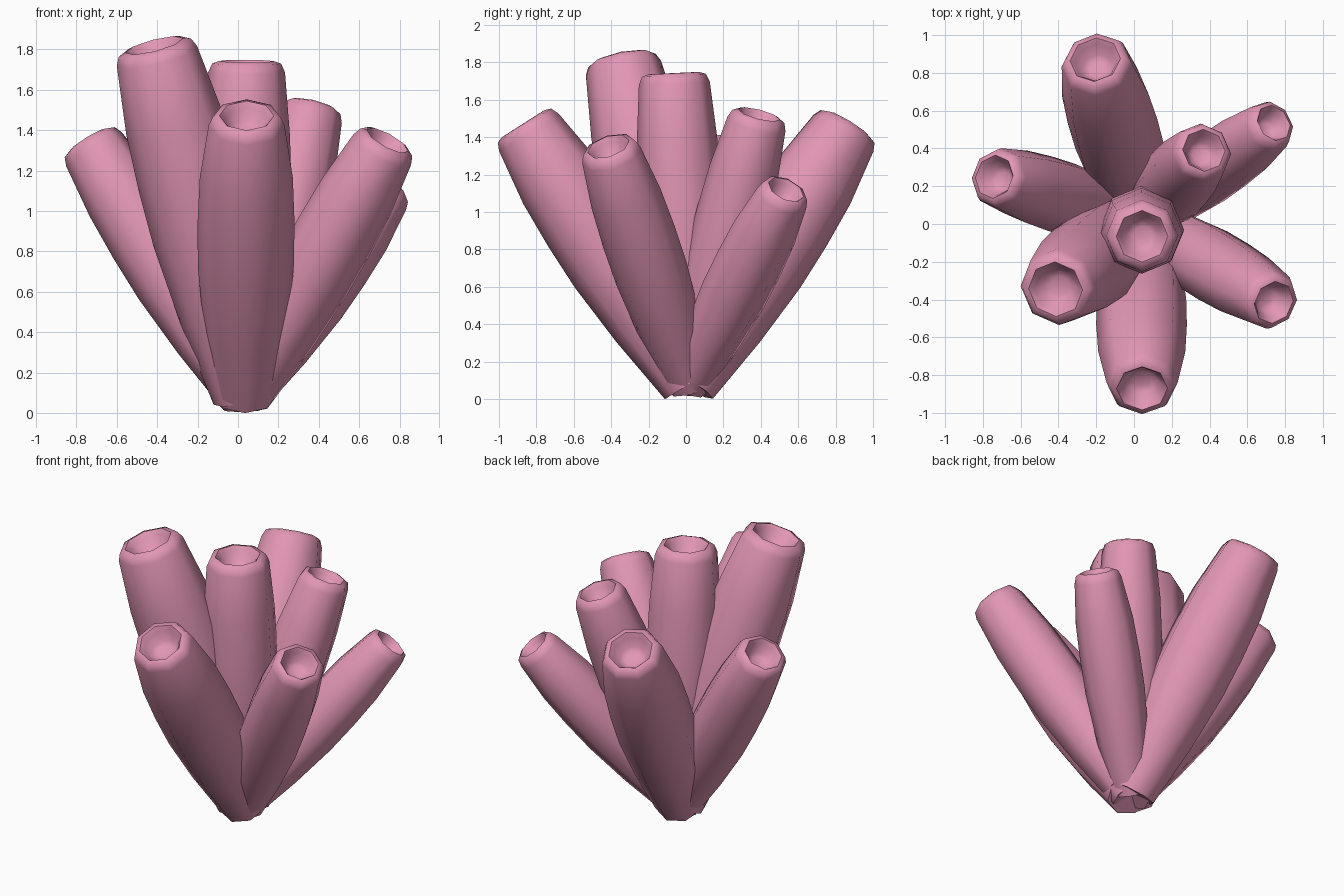
import bpy, bmesh, math
from mathutils import Vector

if "Cube" in bpy.data.objects:
    bpy.data.objects.remove(bpy.data.objects["Cube"])

SIDES = 8
BASE = Vector((0.035, 0.015, 0.08))

pink = bpy.data.materials.new("sponge pink")
pink.diffuse_color = (0.76, 0.305, 0.46, 1)
pink.use_nodes = True
pink.node_tree.nodes["Principled BSDF"].inputs["Base Color"].default_value = pink.diffuse_color

# name, centre of the rim, widest radius, rim radius
TUBES = [
    ("front_tube",        (0.043, -0.87, 1.472), 0.24, 0.188),
    ("back_tube",         (-0.205, 0.87, 1.467), 0.24, 0.188),
    ("centre_tube",       (0.043, -0.065, 1.742), 0.225, 0.19),
    ("front_left_tube",   (-0.415, -0.345, 1.82), 0.255, 0.205),
    ("left_tube",         (-0.74, 0.25, 1.35), 0.20, 0.162),
    ("right_front_tube",  (0.74, -0.415, 1.35), 0.20, 0.162),
    ("right_back_tube",   (0.74, 0.535, 1.12), 0.18, 0.142),
    ("inner_right_tube",  (0.37, 0.39, 1.522), 0.195, 0.16),
]


def tube(name, rim, wide, top):
    axis = Vector(rim) - BASE
    length = axis.length
    turn = Vector((0, 0, 1)).rotation_difference(axis)
    # Swollen outer wall, rounded lip, then the shallow cup (radius, height)
    profile = [
        (wide * 0.63, 0), (wide * 0.86, length * 0.24),
        (wide * 0.99, length * 0.46), (wide, length * 0.62),
        (wide * 0.96, length * 0.78), (top, length - 0.055),
        (top * 0.90, length - 0.012), (top * 0.72, length),
        (top * 0.60, length - 0.03), (top * 0.44, length - 0.085),
        (top * 0.25, length - 0.10),
    ]
    bm = bmesh.new()
    rings = []
    for r, h in profile:
        ring = []
        for i in range(SIDES):
            a = math.tau * i / SIDES
            p = Vector((r * math.cos(a), r * math.sin(a), h))
            ring.append(bm.verts.new(BASE + turn @ p))
        rings.append(ring)
    for low, high in zip(rings, rings[1:]):
        for i in range(SIDES):
            j = (i + 1) % SIDES
            bm.faces.new((low[i], low[j], high[j], high[i]))
    bm.faces.new(rings[0][::-1])   # base
    bm.faces.new(rings[-1])        # cup floor
    mesh = bpy.data.meshes.new(name)
    bm.to_mesh(mesh)
    bm.free()
    mesh.materials.append(pink)
    obj = bpy.data.objects.new(name, mesh)
    bpy.context.collection.objects.link(obj)
    bpy.ops.object.select_all(action='DESELECT')
    obj.select_set(True)
    bpy.context.view_layer.objects.active = obj
    bpy.ops.object.shade_smooth_by_angle(angle=math.radians(60))


for spec in TUBES:
    tube(*spec)
